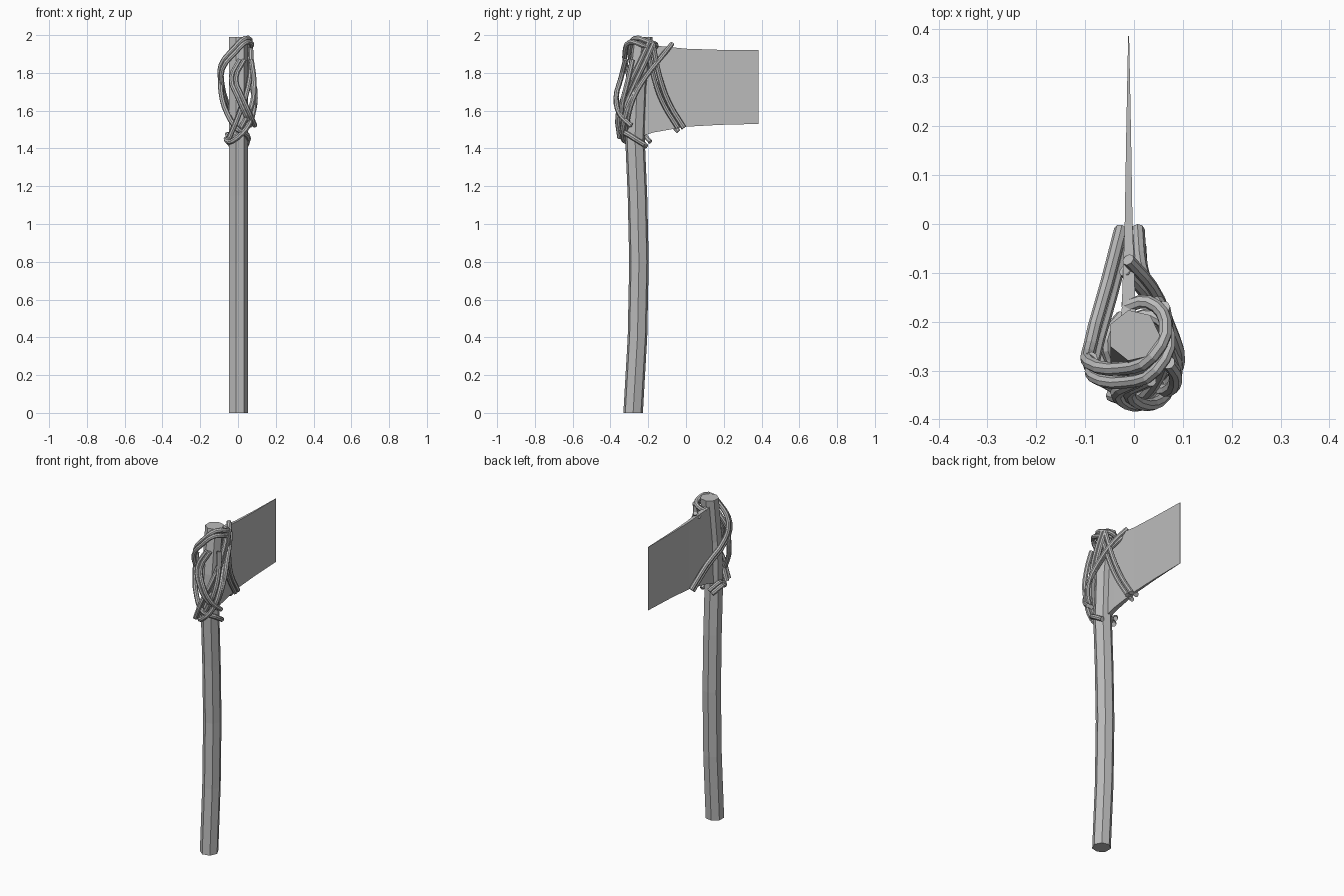
import bpy
import bmesh
from math import cos, sin, tau

cube = bpy.data.objects.get("Cube")
if cube:
    bpy.data.objects.remove(cube, do_unlink=True)

grey = bpy.data.materials.new("plain grey")
grey.use_nodes = True
COLOUR = (0.5, 0.5, 0.5, 1)
grey.diffuse_color = COLOUR
grey.node_tree.nodes["Principled BSDF"].inputs["Base Color"].default_value = COLOUR


def loft(name, rings):
    """Skin a list of equal-sized point rings and cap both ends."""
    bm = bmesh.new()
    loops = [[bm.verts.new(p) for p in ring] for ring in rings]
    count = len(loops[0])
    for low, high in zip(loops, loops[1:]):
        for i in range(count):
            j = (i + 1) % count
            bm.faces.new((low[i], low[j], high[j], high[i]))
    bm.faces.new(loops[0][::-1])
    bm.faces.new(loops[-1])
    bmesh.ops.recalc_face_normals(bm, faces=bm.faces)
    mesh = bpy.data.meshes.new(name)
    bm.to_mesh(mesh)
    bm.free()
    mesh.materials.append(grey)
    obj = bpy.data.objects.new(name, mesh)
    bpy.context.collection.objects.link(obj)
    return obj


def vine(name, points, offset=(0, 0, 0), radius=0.014):
    """Faceted tube along a smooth path."""
    curve = bpy.data.curves.new(name, "CURVE")
    curve.dimensions = "3D"
    curve.resolution_u = 3
    curve.bevel_depth = radius
    curve.bevel_resolution = 2
    curve.use_fill_caps = True
    spline = curve.splines.new("BEZIER")
    spline.use_smooth = False
    spline.bezier_points.add(len(points) - 1)
    for knot, point in zip(spline.bezier_points, points):
        knot.co = [a + b for a, b in zip(point, offset)]
        knot.handle_left_type = knot.handle_right_type = "AUTO"
    curve.materials.append(grey)
    obj = bpy.data.objects.new(name, curve)
    bpy.context.collection.objects.link(obj)
    bpy.ops.object.select_all(action="DESELECT")
    obj.select_set(True)
    bpy.context.view_layer.objects.active = obj
    bpy.ops.object.convert(target="MESH")


# Bent seven-sided handle: (y centre, height)
SIDES, R = 7, 0.053
spine = [(-0.28, 0), (-0.257, 0.4), (-0.249, 0.8), (-0.257, 1.15),
         (-0.27, 1.45), (-0.26, 1.72), (-0.228, 1.99)]
loft("handle", [[(R * cos(tau * i / SIDES), y + R * sin(tau * i / SIDES), z)
                 for i in range(SIDES)] for y, z in spine])

# Tapering blade: (y, half thickness, bottom, top)
sections = [(-0.25, 0.016, 1.46, 1.96), (-0.17, 0.014, 1.485, 1.945),
            (0.0, 0.008, 1.515, 1.928), (0.18, 0.005, 1.525, 1.922),
            (0.385, 0.001, 1.53, 1.92)]
BX = -0.011
loft("blade", [[(BX - t, y, low), (BX + t, y, low), (BX + t, y, high), (BX - t, y, high)]
               for y, t, low, high in sections])

# Vines lashed around the head, most of them laid in pairs
outer = [(-0.027, -0.012, 1.51), (-0.055, -0.12, 1.63), (-0.09, -0.25, 1.75),
         (-0.09, -0.285, 1.84), (-0.02, -0.295, 1.93), (0.038, -0.27, 1.983),
         (0.064, -0.2, 1.965), (0.03, -0.16, 1.95), (-0.02, -0.17, 1.93)]
side = [(0.008, -0.012, 1.51), (0.015, -0.09, 1.64), (0.035, -0.14, 1.78),
        (0.06, -0.175, 1.95)]
cross = [(-0.018, -0.095, 1.93), (0.03, -0.15, 1.86), (0.066, -0.23, 1.76),
         (0.086, -0.3, 1.64), (0.06, -0.33, 1.53), (0, -0.335, 1.46),
         (-0.045, -0.31, 1.435), (-0.062, -0.26, 1.45), (-0.03, -0.21, 1.41)]
fall = [(0.06, -0.17, 1.96), (0.066, -0.21, 1.87), (0.05, -0.28, 1.72),
        (0.0, -0.335, 1.57), (-0.05, -0.325, 1.45)]
bulge = [(0.01, -0.32, 1.87), (-0.035, -0.345, 1.77), (0.0, -0.37, 1.67),
         (0.04, -0.35, 1.58), (0.066, -0.29, 1.52)]
front = [(0.07, -0.283, 1.87), (0.085, -0.31, 1.75), (0.07, -0.34, 1.62),
         (0.015, -0.335, 1.51)]
left = [(-0.088, -0.275, 1.82), (-0.09, -0.29, 1.7), (-0.055, -0.325, 1.58),
        (0.0, -0.34, 1.5), (0.05, -0.3, 1.47), (0.045, -0.22, 1.42)]
for name, path, shift in (("outer_vine", outer, (0.008, -0.028, -0.02)),
                          ("side_vine", side, (0.004, -0.032, 0)),
                          ("cross_vine", cross, (0.006, 0.022, 0.025)),
                          ("falling_vine", fall, (0.004, -0.026, 0.005)),
                          ("bulging_vine", bulge, (0.024, 0.0, 0.0))):
    vine(name, path)
    vine(name + "_twin", path, shift, 0.013)
vine("front_vine", front)
vine("left_vine", left)
